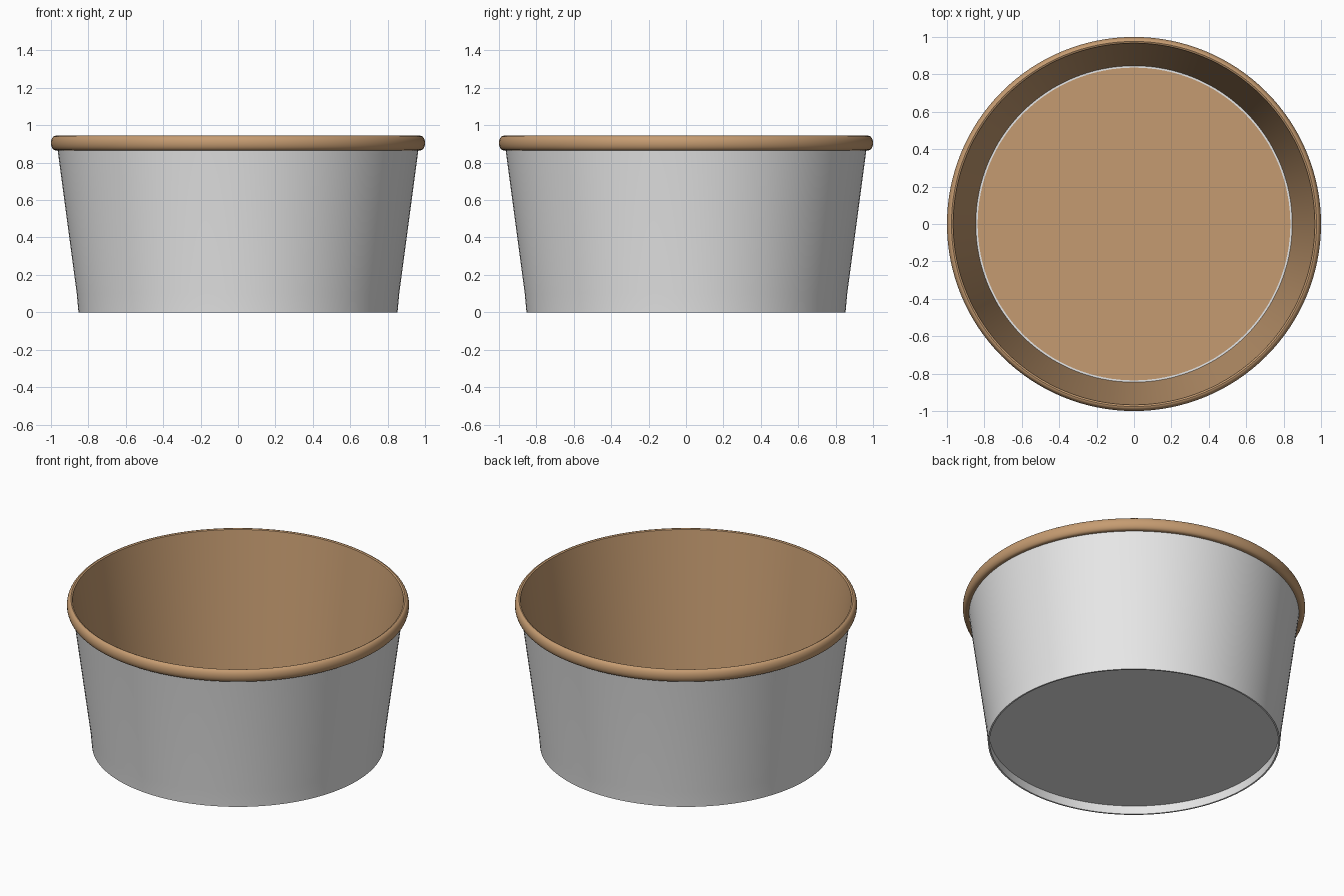
import bpy
import math

cube = bpy.data.objects.get("Cube")
if cube:
    bpy.data.objects.remove(cube, do_unlink=True)

SEGMENTS = 128


def material(name, color):
    mat = bpy.data.materials.new(name)
    mat.use_nodes = True
    mat.diffuse_color = color
    bsdf = mat.node_tree.nodes["Principled BSDF"]
    bsdf.inputs["Base Color"].default_value = color
    bsdf.inputs["Roughness"].default_value = 0.8
    return mat


def lathe(name, profile, mat):
    """Spin (radius, height) points about z; a profile listed upward faces outward."""
    verts, faces, rings = [], [], []
    for r, z in profile:
        start = len(verts)
        count = SEGMENTS if r > 0 else 1
        for i in range(count):
            a = math.tau * i / SEGMENTS
            verts.append((r * math.cos(a), r * math.sin(a), z))
        rings.append([start + i % count for i in range(SEGMENTS)])
    for low, high in zip(rings, rings[1:]):
        for i in range(SEGMENTS):
            j = (i + 1) % SEGMENTS
            quad = [low[i], low[j], high[j], high[i]]
            faces.append(list(dict.fromkeys(quad)))
    mesh = bpy.data.meshes.new(name)
    mesh.from_pydata(verts, [], faces)
    mesh.materials.append(mat)
    obj = bpy.data.objects.new(name, mesh)
    bpy.context.collection.objects.link(obj)
    bpy.ops.object.select_all(action="DESELECT")
    obj.select_set(True)
    bpy.context.view_layer.objects.active = obj
    bpy.ops.object.shade_smooth_by_angle(angle=math.radians(35))
    return obj


white = material("white_paper", (0.8, 0.8, 0.8, 1))
kraft = material("kraft_brown", (0.56, 0.33, 0.165, 1))

# Tapered outer wall with a slightly straighter foot
lathe("outer_wall", [(0.853, 0), (0.862, 0.1), (0.966, 0.88)], white)

# Recessed underside: base disc, folded skirt and narrow foot edge
lathe("base_and_skirt", [(0, 0.056), (0.846, 0.056), (0.843, 0), (0.853, 0)], white)

# Brown lining on the inside of the wall
lathe("inner_lining", [(0.967, 0.94), (0.846, 0.057)], kraft)

# Brown inner floor, stopping just short of the wall
lathe("inner_floor", [(0.836, 0.057), (0.836, 0.064), (0, 0.064)], kraft)

# Rolled rim: rounded outside, flat underside and top lip
roll = [(0.963, 0.866)]
for step in range(13):
    angle = math.radians(-90 + 15 * step)
    roll.append((0.976 + 0.024 * math.cos(angle), 0.905 + 0.039 * math.sin(angle)))
roll.append((0.967, 0.94))
lathe("rolled_rim", roll, kraft)
